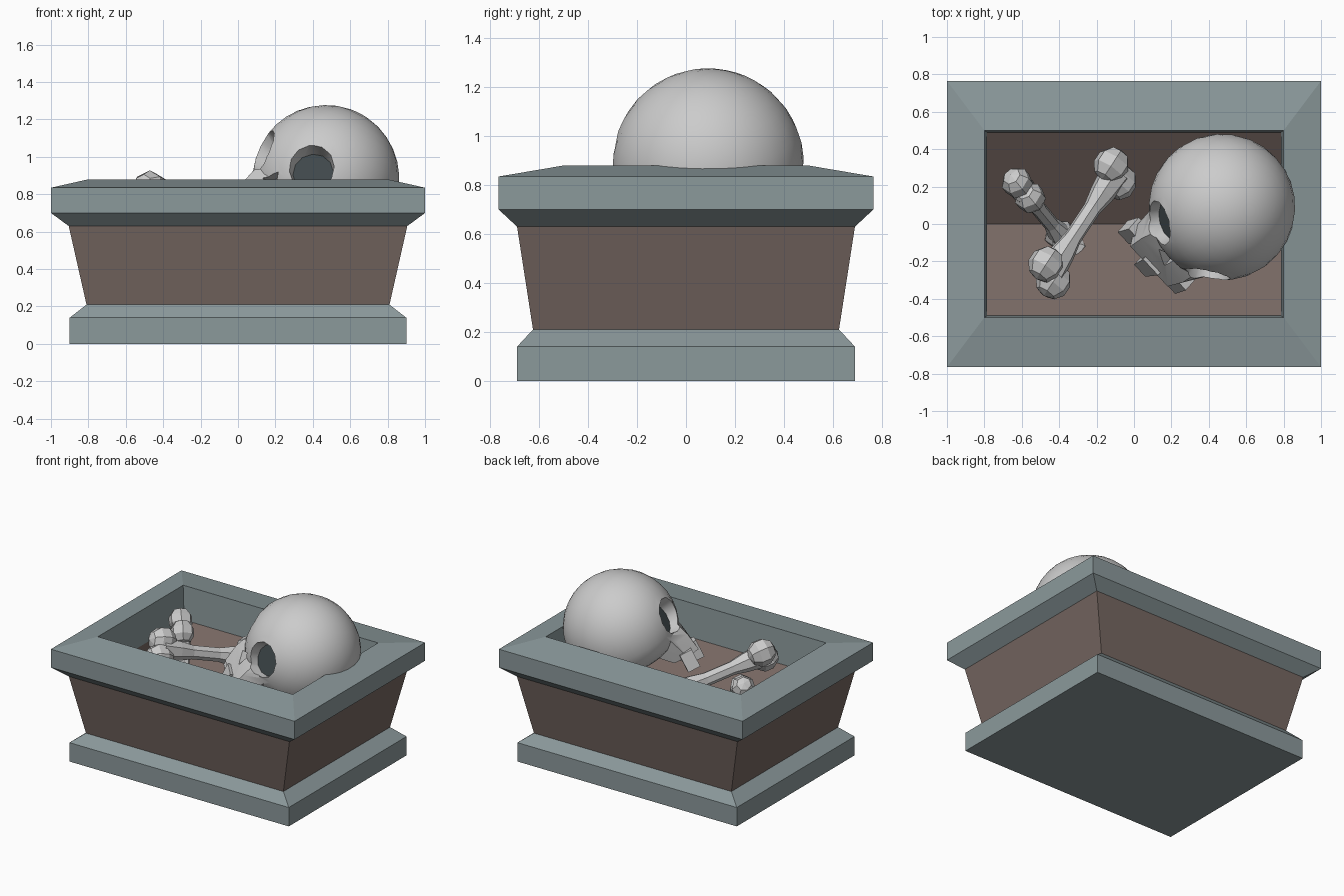
import bpy, bmesh
from math import radians
from mathutils import Matrix, Vector

if "Cube" in bpy.data.objects:
    bpy.data.objects.remove(bpy.data.objects["Cube"])


def material(name, rgb):
    m = bpy.data.materials.new(name)
    m.diffuse_color = (*rgb, 1)
    m.use_nodes = True
    m.node_tree.nodes["Principled BSDF"].inputs["Base Color"].default_value = m.diffuse_color
    return m


SLATE = material("slate", (0.26, 0.32, 0.33))
EARTH = material("earth", (0.18, 0.135, 0.12))
DARK = material("dark_hollow", (0.05, 0.065, 0.07))


def finish(name, bm, mat=None):
    bmesh.ops.recalc_face_normals(bm, faces=bm.faces)
    me = bpy.data.meshes.new(name)
    bm.to_mesh(me)
    bm.free()
    ob = bpy.data.objects.new(name, me)
    bpy.context.collection.objects.link(ob)
    if mat:
        me.materials.append(mat)
    return ob


def box_loft(name, profile, mat, cap_bottom=False):
    """Rectangular rings (half x, half y, z) joined bottom to top."""
    bm = bmesh.new()
    rings = [[bm.verts.new((sx * hx, sy * hy, z)) for sx, sy in
              ((-1, -1), (1, -1), (1, 1), (-1, 1))] for hx, hy, z in profile]
    for a, b in zip(rings, rings[1:]):
        for i in range(4):
            j = (i + 1) % 4
            bm.faces.new((a[i], a[j], b[j], b[i]))
    if cap_bottom:
        bm.faces.new(rings[0][::-1])
    return finish(name, bm, mat)


# Stone box: plinth, tapered body, overhanging rim
box_loft("plinth", [(.90, .69, 0), (.90, .69, .14), (.81, .625, .21)], SLATE, True)
box_loft("body", [(.81, .625, .21), (.905, .69, .63)], EARTH)
box_loft("rim", [(.905, .69, .63), (1, .765, .70), (1, .765, .835),
                 (.80, .50, .88), (.785, .49, .63)], SLATE)

# Floor: V-shaped trough along x
bm = bmesh.new()
ends = [[bm.verts.new((x, y, z)) for y, z in ((-.49, .63), (0, .31), (.49, .63))]
        for x in (-.785, .785)]
for i in (0, 1):
    bm.faces.new((ends[0][i], ends[1][i], ends[1][i + 1], ends[0][i + 1]))
for e in ends:
    bm.faces.new(e)
floor = finish("floor", bm, EARTH)
floor.data.flip_normals() if floor.data.polygons[0].normal.z < 0 else None


def bone(name, p, q, side, r):
    """Faceted shaft from p to q with a pair of knobs at each end."""
    p, q, side = Vector(p), Vector(q), Vector(side)
    rot = (q - p).to_track_quat('Z', 'Y').to_matrix().to_4x4()
    length = (q - p).length
    bm = bmesh.new()
    rings = []
    for t, k in ((0, .85), (.2, .7), (.35, .5), (.65, .5), (.8, .7), (1, .85)):
        c = bmesh.ops.create_circle(bm, segments=7, radius=r * k,
                                    matrix=Matrix.Translation(p) @ rot @ Matrix.Translation((0, 0, t * length)))
        rings.append(c["verts"])
    for a, b in zip(rings, rings[1:]):
        for i in range(7):
            j = (i + 1) % 7
            bm.faces.new((a[i], a[j], b[j], b[i]))
    for end in (p, q):
        for s in (-1, 1):
            bmesh.ops.create_uvsphere(bm, u_segments=7, v_segments=5, radius=r,
                                      matrix=Matrix.Translation(end + side * s) @ rot)
    return finish(name, bm)


# Crossed bones
bone("upper_bone", (-.45, -.26, .79), (-.10, .27, .62), (-.02, .045, .04), .098)
bone("lower_bone", (-.59, .18, .755), (-.36, -.10, .36), (-.035, .04, .02), .085)


def apply_boolean(ob, other, op):
    m = ob.modifiers.new("cut", 'BOOLEAN')
    m.object, m.operation, m.solver = other, op, 'EXACT'
    bpy.context.view_layer.objects.active = ob
    bpy.ops.object.modifier_apply(modifier=m.name)
    bpy.data.objects.remove(other)


# Skull, modelled upright facing -y, then tipped into the box
bm = bmesh.new()
bmesh.ops.create_uvsphere(bm, u_segments=28, v_segments=18, radius=.392)
for v in bm.verts:
    if v.co.z < -.22:
        v.co.z = -.22 + (v.co.z + .22) * .5
skull = finish("skull", bm)

# Face block: brow, cheeks and upper jaw
bm = bmesh.new()
for hx, front, z in ((.20, -.28, .06), (.255, -.315, -.13), (.22, -.37, -.22), (.20, -.39, -.35)):
    for s in (-1, 1):
        bm.verts.new((s * hx * .75, front, z))
        bm.verts.new((s * hx, front + .09, z))
        bm.verts.new((s * hx * .9, -.08 if z > -.3 else -.2, z))
bmesh.ops.convex_hull(bm, input=bm.verts)
apply_boolean(skull, finish("face_block", bm), 'UNION')

# Eye sockets, nose opening
tilt = Matrix.Rotation(radians(-47), 4, 'Z') @ Matrix.Rotation(radians(13), 4, 'Y') \
    @ Matrix.Rotation(radians(-25), 4, 'X')
pose = Matrix.Translation((.47, .09, .885)) @ tilt
for s, side in ((-1, "right"), (1, "left")):
    aim = Vector((s * .6, -1, .12)).normalized()
    rot = aim.to_track_quat('Z', 'Y').to_matrix().to_4x4()
    at = Vector((s * .19, -.31, -.04))
    bm = bmesh.new()
    bmesh.ops.create_cone(bm, cap_ends=True, segments=12, radius1=.105, radius2=.16,
                          depth=.3, matrix=Matrix.Translation(at + aim * .06) @ rot)
    apply_boolean(skull, finish("socket_cutter", bm), 'DIFFERENCE')
    bm = bmesh.new()
    bmesh.ops.create_circle(bm, cap_ends=True, segments=12, radius=.11,
                            matrix=Matrix.Translation(at - aim * .07) @ rot)
    finish(side + "_eye_hollow", bm, DARK).matrix_world = pose
bm = bmesh.new()
bmesh.ops.create_cone(bm, cap_ends=True, segments=3, radius1=.065, radius2=.065, depth=.14,
                      matrix=Matrix.Translation((0, -.38, -.18)) @ Matrix.Rotation(radians(90), 4, 'X')
                      @ Matrix.Rotation(radians(90), 4, 'Z'))
apply_boolean(skull, finish("nose_cutter", bm), 'DIFFERENCE')
skull.matrix_world = pose
bpy.ops.object.select_all(action='DESELECT')
skull.select_set(True)
bpy.context.view_layer.objects.active = skull
bpy.ops.object.shade_smooth_by_angle(angle=radians(30))

# Teeth: three tapered blocks under the upper jaw
bm = bmesh.new()
for x, y in ((-.17, -.30), (0, -.36), (.17, -.30)):
    cube = bmesh.ops.create_cube(bm, size=1, matrix=Matrix.Translation((x, y, -.375))
                                 @ Matrix.Diagonal((.12, .09, .13, 1)))
    for v in cube["verts"]:
        if v.co.z < -.4:
            v.co.x = x * 1.1 + (v.co.x - x) * .75
finish("teeth", bm).matrix_world = pose
